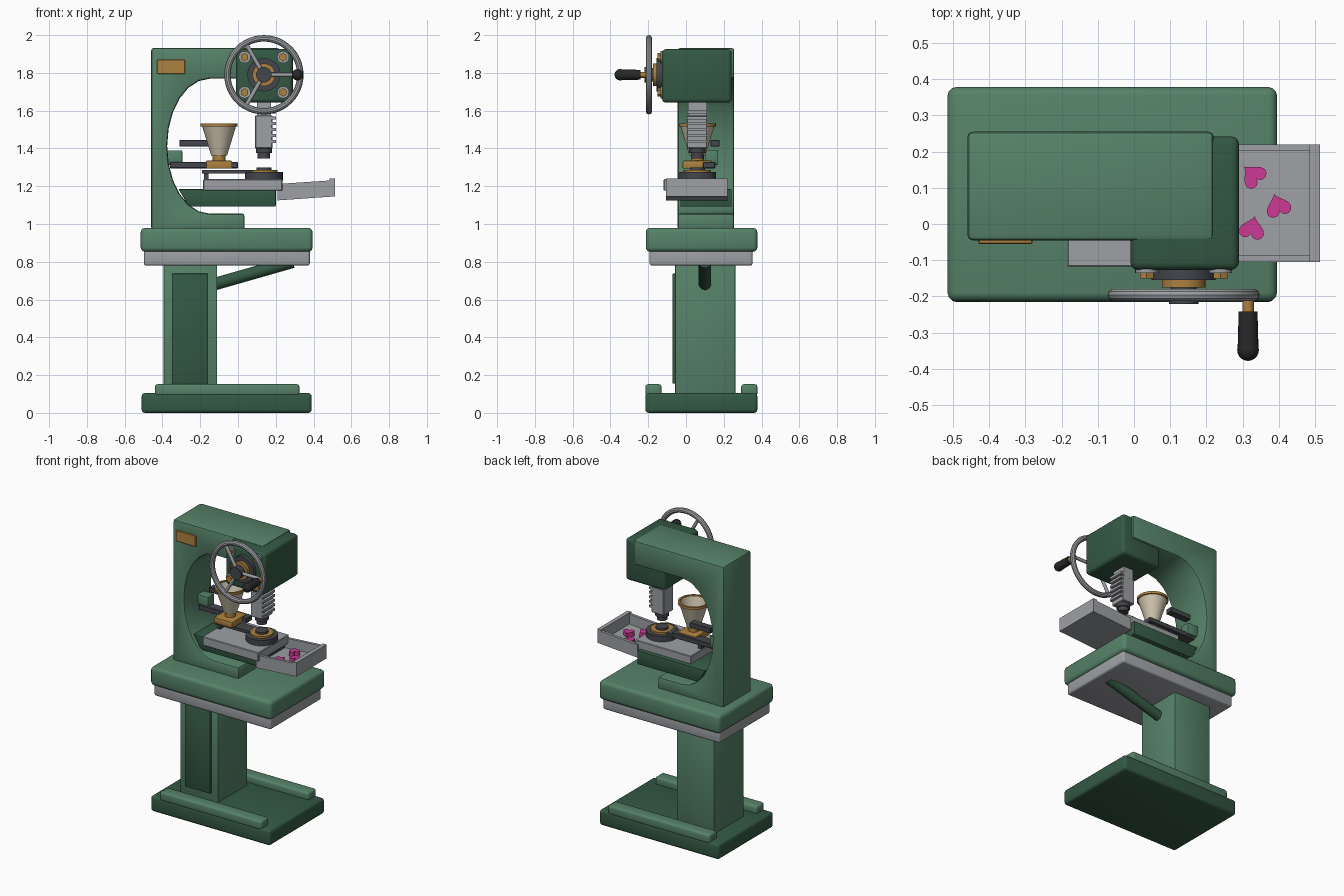
import bpy, bmesh, math
from mathutils import Vector, Matrix

if "Cube" in bpy.data.objects:
    bpy.data.objects.remove(bpy.data.objects["Cube"])


def material(name, r, g, b):
    m = bpy.data.materials.new(name)
    m.diffuse_color = (r, g, b, 1)
    m.use_nodes = True
    m.node_tree.nodes["Principled BSDF"].inputs["Base Color"].default_value = m.diffuse_color
    return m


GREEN = material("machine green", 0.093, 0.225, 0.140)
DARK = material("dark green", 0.034, 0.100, 0.058)
STEEL = material("light steel", 0.34, 0.35, 0.37)
IRON = material("dark iron", 0.058, 0.061, 0.072)
BLACK = material("black grip", 0.021, 0.021, 0.023)
BRASS = material("brass", 0.42, 0.22, 0.05)
CREAM = material("cream", 0.61, 0.54, 0.41)
PINK = material("pink", 0.61, 0.040, 0.30)


def finish(bm, name, mat):
    bmesh.ops.recalc_face_normals(bm, faces=bm.faces)
    me = bpy.data.meshes.new(name)
    bm.to_mesh(me)
    bm.free()
    me.materials.append(mat)
    ob = bpy.data.objects.new(name, me)
    bpy.context.collection.objects.link(ob)
    bpy.ops.object.select_all(action='DESELECT')
    ob.select_set(True)
    bpy.context.view_layer.objects.active = ob
    bpy.ops.object.shade_smooth_by_angle(angle=math.radians(35))
    return ob


def round_edges(bm, r, seg=3):
    if r:
        edges = [e for e in bm.edges if e.calc_face_angle(0) > 0.6]
        bmesh.ops.bevel(bm, geom=edges, offset=r, segments=seg,
                        profile=0.5, affect='EDGES', clamp_overlap=True)


def box(name, x, y, z, mat, r=0.0, seg=3):
    """Box from (min, max) pairs with rounded edges."""
    bm = bmesh.new()
    bmesh.ops.create_cube(bm, size=1)
    for v in bm.verts:
        v.co = [(a + b) / 2 + c * (b - a) for (a, b), c in zip((x, y, z), v.co)]
    round_edges(bm, r, seg)
    return finish(bm, name, mat)


def prism(name, pts, y, mat, r=0.0, matrix=None):
    """Outline in x,z extruded along y."""
    bm = bmesh.new()
    f = bm.faces.new([bm.verts.new((px, y[0], pz)) for px, pz in pts])
    ext = bmesh.ops.extrude_face_region(bm, geom=[f])
    for v in ext["geom"]:
        if isinstance(v, bmesh.types.BMVert):
            v.co.y = y[1]
    bmesh.ops.recalc_face_normals(bm, faces=bm.faces)
    round_edges(bm, r, 2)
    if matrix:
        bm.transform(matrix)
    return finish(bm, name, mat)


def rod(name, a, b, r, mat, r2=None, seg=32):
    """Cylinder or cone between two points."""
    a, b = Vector(a), Vector(b)
    d = b - a
    bm = bmesh.new()
    bmesh.ops.create_cone(bm, cap_ends=True, segments=seg, radius1=r,
                          radius2=r if r2 is None else r2, depth=d.length)
    rot = d.to_track_quat('Z', 'Y').to_matrix().to_4x4()
    bm.transform(Matrix.Translation((a + b) / 2) @ rot)
    return finish(bm, name, mat)


def lathe(name, profile, centre, mat, tilt=None, seg=32):
    """Closed (radius, height) loop spun around z, optionally tilted."""
    bm = bmesh.new()
    rings = []
    for i in range(seg):
        t = 2 * math.pi * i / seg
        rings.append([bm.verts.new((p * math.cos(t), p * math.sin(t), h)) for p, h in profile])
    n = len(profile)
    for i in range(seg):
        a, b = rings[i], rings[(i + 1) % seg]
        for j in range(n):
            k = (j + 1) % n
            bm.faces.new((a[j], b[j], b[k], a[k]))
    bm.transform(Matrix.Translation(centre) @ (tilt or Matrix()))
    return finish(bm, name, mat)


# Floor base with two side rails
box("base", (-0.51, 0.39), (-0.215, 0.378), (0, 0.105), DARK, 0.018)
for side, y in (("front", (-0.215, -0.13)), ("back", (0.292, 0.378))):
    box(side + "_base_rail", (-0.44, 0.325), y, (0.09, 0.152), GREEN, 0.014)

# Pedestal, door and brace
box("pedestal", (-0.395, -0.11), (-0.058, 0.262), (0.09, 0.80), GREEN, 0.008, 2)
box("pedestal_door", (-0.35, -0.158), (-0.072, -0.05), (0.155, 0.738), DARK, 0.006, 2)
rod("table_brace", (-0.13, 0.10, 0.68), (0.29, 0.10, 0.80), 0.033, DARK)

# Table and the tray below it
box("table_tray", (-0.498, 0.38), (-0.192, 0.352), (0.78, 0.87), STEEL, 0.012)
box("table", (-0.515, 0.395), (-0.213, 0.378), (0.853, 0.98), GREEN, 0.024)

# C-shaped frame
outline = [(-0.46, 0.97), (0.035, 0.97), (0.035, 1.055)]
for i in range(13):
    t = math.radians(270 - 15 * i)
    outline.append((-0.15 + 0.225 * math.cos(t), 1.412 + 0.357 * math.sin(t)))
outline += [(0.22, 1.769), (0.22, 1.932), (-0.46, 1.932)]
prism("c_frame", outline, (-0.045, 0.255), GREEN, 0.014)
box("name_plate", (-0.43, -0.28), (-0.055, -0.04), (1.795, 1.87), BRASS, 0.003, 1)

# Press head with its bearing and bolts
CX, CZ, CY = 0.137, 1.79, 0.06
box("press_head", (-0.01, 0.29), (-0.127, 0.242), (1.642, 1.926), DARK, 0.022)
rod("bearing_flange", (CX, -0.12, CZ), (CX, -0.155, CZ), 0.088, IRON)
rod("bearing_collar", (CX, -0.15, CZ), (CX, -0.176, CZ), 0.06, BRASS)
rod("wheel_shaft", (CX, -0.17, CZ), (CX, -0.205, CZ), 0.035, IRON)
for sx in (-1, 1):
    for sz in (-1, 1):
        bx, bz = CX + sx * 0.102, CZ + sz * 0.093
        rod("head_washer", (bx, -0.12, bz), (bx, -0.136, bz), 0.032, STEEL, seg=20)
        rod("head_bolt", (bx, -0.13, bz), (bx, -0.15, bz), 0.022, BRASS, seg=6)

# Hand wheel
WY = -0.196
rim = [(0.193 + 0.017 * math.cos(k * math.pi / 5), 0.017 * math.sin(k * math.pi / 5)) for k in range(10)]
lathe("wheel_rim", rim, (CX, WY, CZ), STEEL, Matrix.Rotation(math.pi / 2, 4, 'X'), 48)
for k in range(3):
    t = k * 2 * math.pi / 3
    rod("wheel_spoke", (CX, WY, CZ),
        (CX + 0.193 * math.cos(t), WY, CZ + 0.193 * math.sin(t)), 0.011, STEEL, seg=12)
rod("wheel_hub", (CX, -0.18, CZ), (CX, -0.221, CZ), 0.041, IRON)
HX = 0.315
rod("handle_pin", (HX, -0.19, CZ), (HX, -0.25, CZ), 0.016, BRASS, seg=16)
rod("handle_grip", (HX, -0.242, CZ), (HX, -0.35, CZ), 0.026, BLACK, 0.029, 20)
bm = bmesh.new()
bmesh.ops.create_uvsphere(bm, u_segments=20, v_segments=12, radius=0.03,
                          matrix=Matrix.Translation((HX, -0.348, CZ)))
finish(bm, "handle_knob", BLACK)

# Ram with rack teeth and punch
box("ram_neck", (0.10, 0.175), (0.01, 0.11), (1.55, 1.66), STEEL)
box("ram", (0.09, 0.182), (0.005, 0.112), (1.40, 1.575), STEEL, 0.004, 1)
for k in range(6):
    z = 1.43 + k * 0.031
    box("rack_tooth", (0.175, 0.20), (0.005, 0.112), (z, z + 0.016), STEEL)
rod("punch_holder", (CX, CY, 1.405), (CX, CY, 1.375), 0.043, IRON)
rod("punch", (CX, CY, 1.38), (CX, CY, 1.348), 0.033, IRON)

# Work plate and its bracket
box("work_plate", (-0.185, 0.235), (-0.118, 0.212), (1.177, 1.237), STEEL, 0.004, 1)
prism("plate_bracket", [(-0.315, 1.185), (-0.26, 1.092), (0.2, 1.092), (0.2, 1.185)],
      (-0.03, 0.242), DARK, 0.006)

# Die
rod("die_base", (CX, CY, 1.23), (CX, CY, 1.275), 0.10, IRON)
lathe("die_ring", [(0.038, 1.27), (0.072, 1.27), (0.072, 1.287), (0.038, 1.287)],
      (CX, CY, 0), BRASS)
rod("die_core", (CX, CY, 1.27), (CX, CY, 1.30), 0.04, IRON)

# Feed beam, post and guide bars
box("feed_beam", (-0.19, 0.08), (0.02, 0.10), (1.267, 1.287), IRON)
box("feed_post", (-0.18, -0.155), (0.03, 0.09), (1.23, 1.27), IRON)
box("lower_bar", (-0.36, 0.0), (0.09, 0.155), (1.295, 1.328), IRON, 0.003, 1)
box("upper_bar", (-0.31, -0.15), (0.13, 0.178), (1.41, 1.445), IRON, 0.003, 1)
box("bar_mount", (-0.385, -0.295), (0.10, 0.17), (1.312, 1.39), GREEN, 0.006, 2)

# Hopper
FX = -0.10
box("hopper_block", (FX - 0.069, FX + 0.069), (-0.018, 0.138), (1.293, 1.335), BRASS, 0.006, 2)
rod("hopper_neck", (FX, CY, 1.33), (FX, CY, 1.37), 0.034, BRASS)
lathe("hopper_cone", [(0.042, 1.362), (0.092, 1.525), (0.084, 1.525), (0.034, 1.37), (0.001, 1.37), (0.001, 1.362)],
      (FX, CY, 0), CREAM)
lathe("hopper_rim", [(0.085, 1.517), (0.098, 1.517), (0.098, 1.533), (0.085, 1.533)],
      (FX, CY, 0), BRASS)

# Catch tray
prism("tray_floor", [(0.21, 1.125), (0.513, 1.146), (0.513, 1.166), (0.21, 1.145)], (-0.105, 0.22), STEEL)
side = [(0.21, 1.125), (0.513, 1.146), (0.513, 1.232), (0.21, 1.212)]
prism("tray_front_wall", side, (-0.105, -0.086), STEEL)
prism("tray_back_wall", side, (0.201, 0.22), STEEL)
box("tray_end_wall", (0.485, 0.513), (-0.105, 0.22), (1.147, 1.24), STEEL)

# Heart sweets lying in the tray
heart = []
for k in range(24):
    t = 2 * math.pi * k / 24
    heart.append((0.0022 * 16 * math.sin(t) ** 3,
                  0.0022 * (13 * math.cos(t) - 5 * math.cos(2 * t) - 2 * math.cos(3 * t) - math.cos(4 * t))))
for x, y, turn in ((0.33, 0.133, 45), (0.398, 0.048, 18), (0.326, -0.014, -12)):
    place = (Matrix.Translation((x, y, 1.153 + (x - 0.3) * 0.07)) @ Matrix.Rotation(math.radians(turn), 4, 'Z')
             @ Matrix.Rotation(math.radians(90), 4, 'X'))
    prism("heart_sweet", heart, (0.0, 0.03), PINK, 0,
          Matrix.Translation((0, 0, 0)) @ place)
